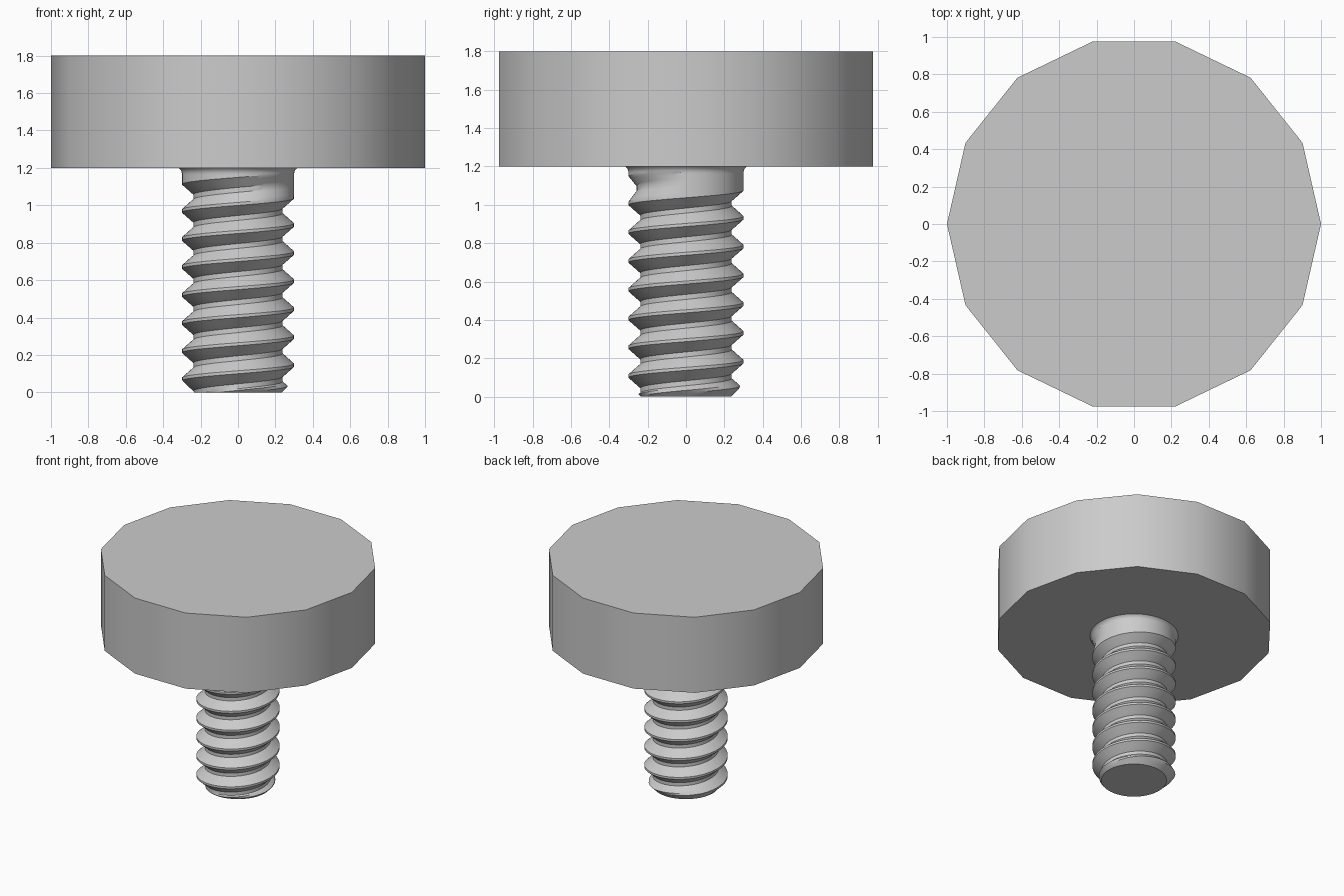
import bpy
import bmesh
from math import pi, sin, cos, radians

if "Cube" in bpy.data.objects:
    bpy.data.objects.remove(bpy.data.objects["Cube"])

HEAD_BOTTOM, HEAD_TOP = 1.2, 1.8
CREST, ROOT, PITCH = 0.3, 0.238, 0.15
NECK = 1.17          # where the plain collar ends and the fillet begins
SEGMENTS = 72
RUNOUT_START, RUNOUT_END = 6.65, 7.0   # in turns

grey = bpy.data.materials.new("plain grey")
grey.use_nodes = True
grey.diffuse_color = (0.6, 0.6, 0.6, 1)
grey.node_tree.nodes["Principled BSDF"].inputs["Base Color"].default_value = grey.diffuse_color


def finish(obj):
    """Assign the colour and smooth the gentle angles only."""
    obj.data.materials.append(grey)
    bpy.ops.object.select_all(action="DESELECT")
    obj.select_set(True)
    bpy.context.view_layer.objects.active = obj
    bpy.ops.object.shade_smooth_by_angle(angle=radians(30))


# Head: a fourteen-sided disc
bpy.ops.mesh.primitive_cylinder_add(
    vertices=14, radius=1, depth=HEAD_TOP - HEAD_BOTTOM,
    location=(0, 0, (HEAD_TOP + HEAD_BOTTOM) / 2), rotation=(0, 0, pi / 2))
head = bpy.context.object
head.name = "head"
finish(head)

# One groove, crest to crest: (height above the crest, radius)
half = [(0.008, CREST), (0.023, 0.283), (0.038, 0.266), (0.053, 0.249), (0.062, ROOT)]
groove = half + [(PITCH - h, r) for h, r in reversed(half)]


def thread_point(turn, height, radius):
    """Height and radius on the thread, with its run-out and end chamfer."""
    fade = (RUNOUT_END - turn) / (RUNOUT_END - RUNOUT_START)
    fade = max(0, min(1, fade))
    radius = CREST - (CREST - radius) * fade
    z = PITCH * turn + height - 0.005
    z = max(0, min(NECK, z))
    return z, min(radius, 0.235 + z)


# Shaft: groove profile swept along a right-handed helix
bm = bmesh.new()


def add_ring(points):
    ring = []
    for i, (z, r) in enumerate(points):
        a = 2 * pi * i / SEGMENTS
        ring.append(bm.verts.new((r * cos(a), r * sin(a), z)))
    return ring


rings = []
for k in range(-2, 9):
    for height, radius in groove:
        rings.append(add_ring([thread_point(k + i / SEGMENTS, height, radius)
                               for i in range(SEGMENTS + 1)]))
# Fillet under the head
for z, r in ((1.18, 0.302), (1.19, 0.307), (HEAD_BOTTOM, 0.318)):
    rings.append(add_ring([(z, r)] * (SEGMENTS + 1)))

for low, high in zip(rings, rings[1:]):
    for i in range(SEGMENTS):
        bm.faces.new((low[i], low[i + 1], high[i + 1], high[i]))

# Weld the seam and the clamped ends, then close the tip
bmesh.ops.remove_doubles(bm, verts=bm.verts, dist=0.0005)
tip = [e for e in bm.edges if e.is_boundary and all(v.co.z < 0.001 for v in e.verts)]
bmesh.ops.contextual_create(bm, geom=tip)
bmesh.ops.recalc_face_normals(bm, faces=bm.faces)

mesh = bpy.data.meshes.new("threaded_shaft")
bm.to_mesh(mesh)
bm.free()
shaft = bpy.data.objects.new("threaded_shaft", mesh)
bpy.context.collection.objects.link(shaft)
finish(shaft)
